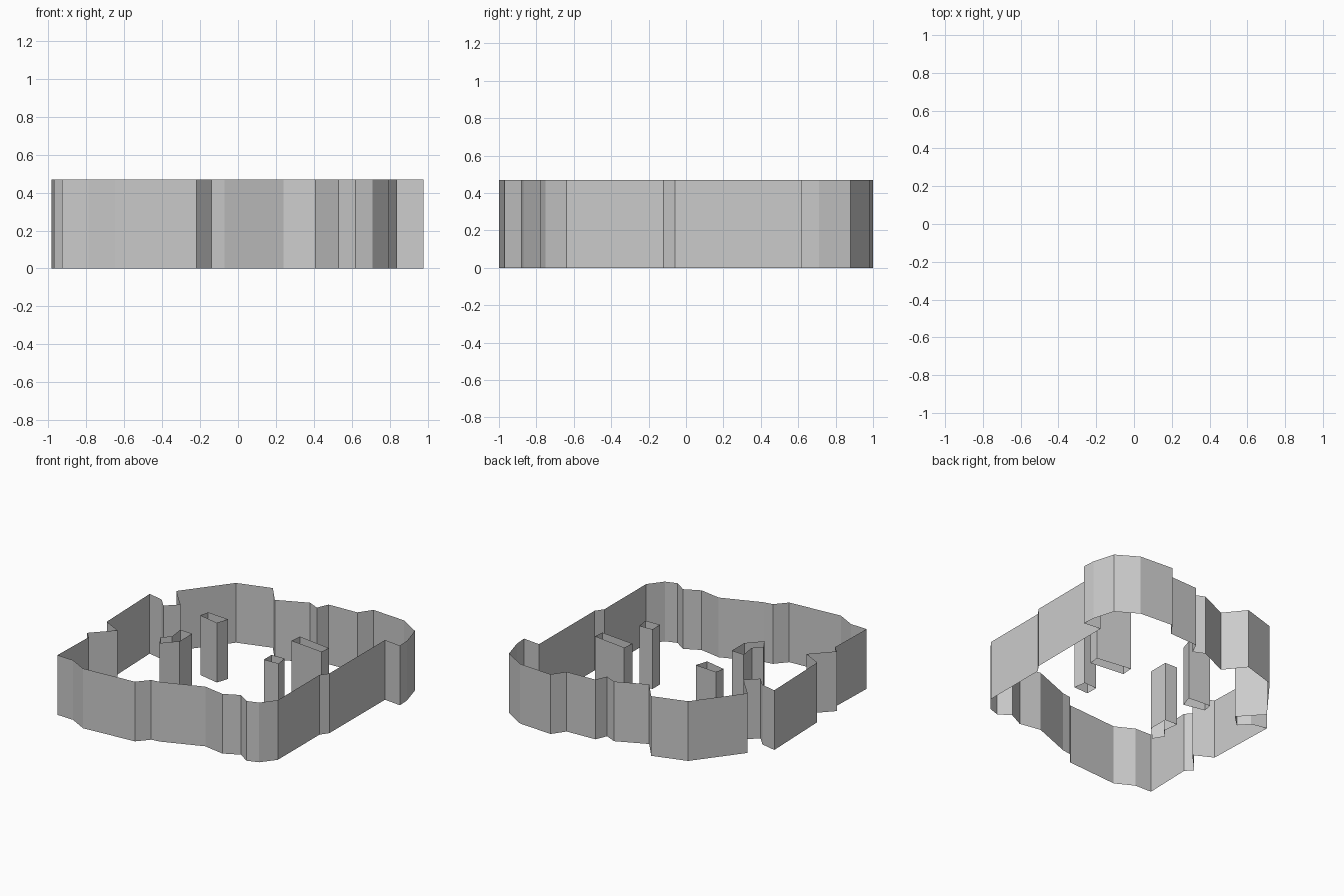
import bpy, bmesh

if "Cube" in bpy.data.objects:
    bpy.data.objects.remove(bpy.data.objects["Cube"])

HEIGHT = 0.47


def open_wall(name, outline):
    """Closed plan outline raised into vertical walls, open at top and bottom."""
    bm = bmesh.new()
    low = [bm.verts.new((x, y, 0)) for x, y in outline]
    high = [bm.verts.new((x, y, HEIGHT)) for x, y in outline]
    n = len(outline)
    for i in range(n):
        j = (i + 1) % n
        bm.faces.new((low[i], low[j], high[j], high[i]))
    mesh = bpy.data.meshes.new(name)
    bm.to_mesh(mesh)
    bm.free()
    obj = bpy.data.objects.new(name, mesh)
    bpy.context.collection.objects.link(obj)
    return obj


# Outer wall, counter-clockwise: front, right, back, left
front = [(-.93, -.92), (-.79, -.925), (-.65, -1), (-.22, -.97), (-.14, -.88),
         (-.07, -.87), (.24, -.75), (.41, -.78), (.53, -.72), (.62, -.78), (.71, -.75)]
right = [(.795, -.64), (.795, -.12), (.838, -.06), (.84, .63), (.98, .615),
         (.975, .71), (.925, .88)]
back = [(.76, .98), (.48, 1), (.41, .90), (.167, .89), (.127, .80), (.04, .84),
        (-.194, .735), (-.32, .89), (-.585, .81)]
left = [(-.856, .455), (-.70, .285), (-.79, .20), (-.86, .277), (-.983, .305),
        (-.965, -.255), (-.82, -.33), (-.972, -.49), (-.92, -.54)]
open_wall("outer_wall", front + right + back + left)

# Inner shafts
open_wall("shaft_back_right", [(.30, .24), (.58, .21), (.59, .29), (.307, .33)])
open_wall("shaft_front_right", [(.32, -.135), (.445, -.13), (.43, -.035), (.32, -.04)])
open_wall("shaft_back_left", [(-.48, .217), (-.31, .18), (-.28, .276), (-.463, .29)])
open_wall("shaft_front_left", [(-.45, -.335), (-.35, -.226), (-.35, -.07),
                               (-.457, -.065), (-.44, -.19), (-.50, -.25)])
